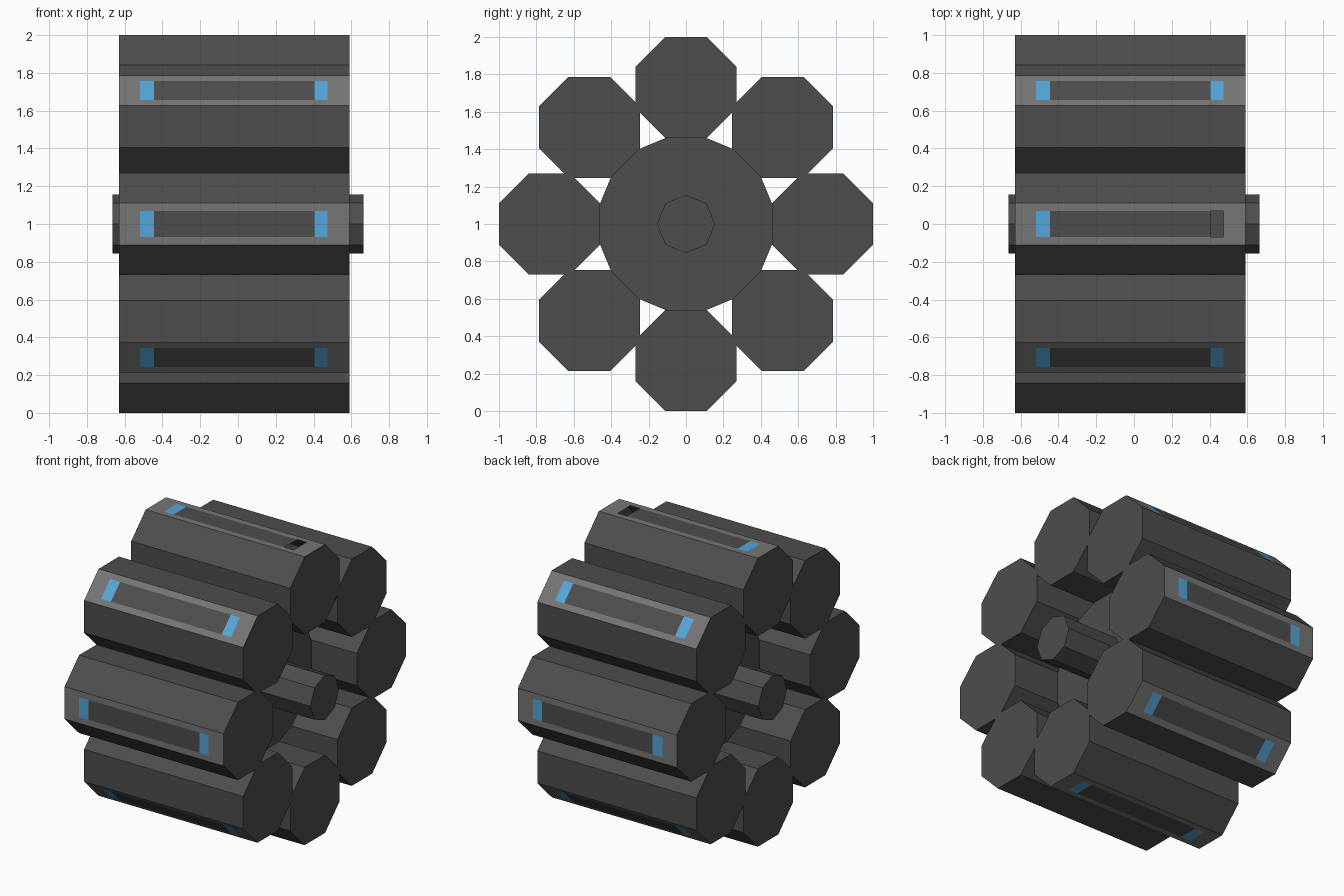
import bpy, bmesh, math
from mathutils import Matrix, Vector

if "Cube" in bpy.data.objects:
    bpy.data.objects.remove(bpy.data.objects["Cube"])


def material(name, rgb):
    m = bpy.data.materials.new(name)
    m.diffuse_color = (*rgb, 1)
    m.use_nodes = True
    m.node_tree.nodes["Principled BSDF"].inputs["Base Color"].default_value = m.diffuse_color
    return m


DARK = material("dark_grey", (0.075, 0.075, 0.075))
LIGHT = material("light_grey", (0.18, 0.18, 0.18))
BLUE = material("light_blue", (0.09, 0.38, 0.69))


def prism(radius, x0, x1, phase=0.0, z=0.0):
    """Octagonal prism lying along x."""
    bm = bmesh.new()
    mat = (Matrix.Translation(((x0 + x1) / 2, 0, z))
           @ Matrix.Rotation(math.pi / 2, 4, 'Y') @ Matrix.Rotation(phase, 4, 'Z'))
    bmesh.ops.create_cone(bm, cap_ends=True, segments=8, radius1=radius,
                          radius2=radius, depth=x1 - x0, matrix=mat)
    return bm


def finish(name, bm, mats):
    me = bpy.data.meshes.new(name)
    bm.to_mesh(me)
    bm.free()
    for m in mats:
        me.materials.append(m)
    ob = bpy.data.objects.new(name, me)
    ob.location.z = 1
    bpy.context.collection.objects.link(ob)
    return ob


def outer_faces(bm):
    return [f for f in bm.faces if f.normal.z > 0.99]


# Hub and axle
finish("hub", prism(0.505, -0.24, 0.24), [DARK])
finish("axle", prism(0.156, -0.665, 0.665), [DARK])

# Eight drums round the hub, each with a light outer face, dark strip and blue ends
X = (-0.52, -0.445, 0.405, 0.475)
W = 0.07
for k in range(8):
    bm = prism(0.27 / math.cos(math.pi / 8), -0.63, 0.59, math.pi / 8, 0.73)
    bm.normal_update()
    cuts = [((x, 0, 0), (1, 0, 0)) for x in X] + [((0, y, 0), (0, 1, 0)) for y in (-W, W)]
    for co, no in cuts:
        fs = outer_faces(bm)
        geom = fs + list({e for f in fs for e in f.edges}) + list({v for f in fs for v in f.verts})
        bmesh.ops.bisect_plane(bm, geom=geom, plane_co=Vector(co), plane_no=Vector(no))
        bm.normal_update()
    opening = []
    for f in outer_faces(bm):
        c = f.calc_center_median()
        f.material_index = 1
        if abs(c.y) < W and X[0] < c.x < X[3]:
            f.material_index = 0 if X[1] < c.x < X[2] else 2
            if k == 0 and c.x > X[2]:
                opening.append(f)
    # The top drum has one open window
    bmesh.ops.delete(bm, geom=opening, context='FACES_ONLY')
    ob = finish(f"drum_{k + 1}", bm, [DARK, LIGHT, BLUE])
    ob.rotation_euler.x = k * math.pi / 4
